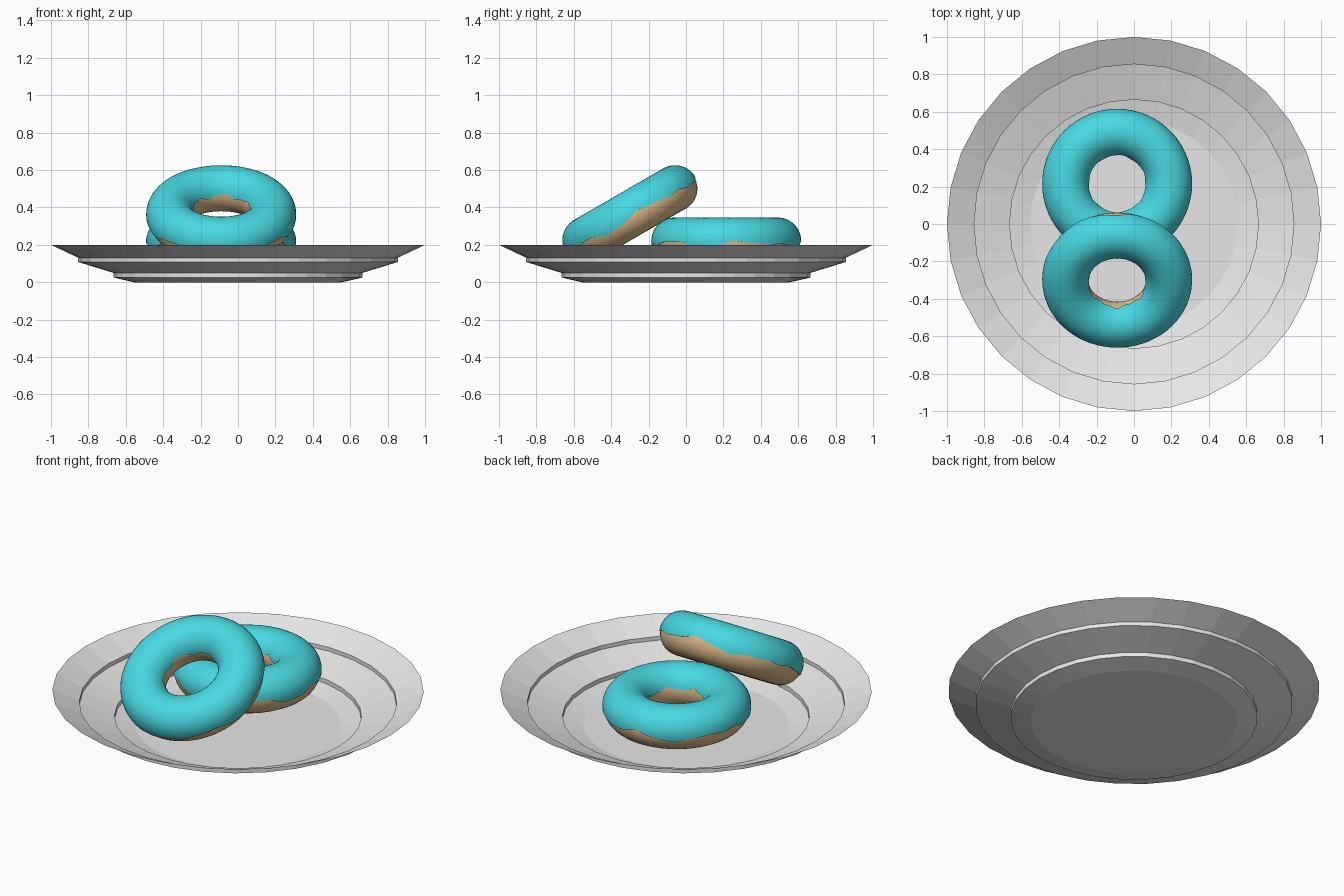
import bpy, bmesh, math

if "Cube" in bpy.data.objects:
    bpy.data.objects.remove(bpy.data.objects["Cube"])


def material(name, rgb):
    m = bpy.data.materials.new(name)
    m.diffuse_color = (*rgb, 1.0)
    m.use_nodes = True
    m.node_tree.nodes["Principled BSDF"].inputs["Base Color"].default_value = m.diffuse_color
    return m


GREY = material("light_grey_plate", (0.8, 0.8, 0.8))
TEAL = material("teal_icing", (0.065, 0.69, 0.76))
TAN = material("tan_dough", (0.76, 0.51, 0.26))


def add_object(name, bm, mat, smooth):
    mesh = bpy.data.meshes.new(name)
    bm.to_mesh(mesh)
    bm.free()
    mesh.materials.append(mat)
    ob = bpy.data.objects.new(name, mesh)
    bpy.context.collection.objects.link(ob)
    if smooth:
        bpy.ops.object.select_all(action='DESELECT')
        ob.select_set(True)
        bpy.context.view_layer.objects.active = ob
        bpy.ops.object.shade_smooth_by_angle(angle=math.radians(45))
    return ob


def sweep(sections, closed):
    """Join a full turn of cross-sections; closed also joins each section's ends."""
    bm = bmesh.new()
    rings = [[bm.verts.new(p) for p in s] for s in sections]
    n = len(rings[0])
    for i, a in enumerate(rings):
        b = rings[(i + 1) % len(rings)]
        for j in range(n if closed else n - 1):
            k = (j + 1) % n
            bm.faces.new((a[j], b[j], b[k], a[k]))
    return bm


def turn(r, z, a):
    return (r * math.cos(a), r * math.sin(a), z)


# Plate: stepped thin sheet with 32 sides
PROFILE = [(0.555, 0), (0.665, 0.025), (0.665, 0.05),
           (0.855, 0.108), (0.855, 0.131), (1.0, 0.2)]
SIDES = 32
bm = sweep([[turn(r, z, math.tau * i / SIDES) for r, z in PROFILE]
            for i in range(SIDES)], False)
rim = [v for v in bm.verts if v.co.z < 0.001]
rim.sort(key=lambda v: math.atan2(v.co.y, v.co.x))
bm.faces.new(rim)
bmesh.ops.recalc_face_normals(bm, faces=bm.faces)
if sum(f.normal.z for f in bm.faces) < 0:
    bmesh.ops.reverse_faces(bm, faces=bm.faces)
add_object("plate", bm, GREY, False)

# Doughnut sizes
MAJOR, DOUGH_R, ICING_R = 0.275, 0.12, 0.126
TURNS, ARC = 96, 20


def dough_section(a):
    return [turn(MAJOR + DOUGH_R * math.cos(t), DOUGH_R * math.sin(t), a)
            for t in (math.tau * j / 32 for j in range(32))]


def icing_section(a):
    # wavy outer and inner edges of the icing, as angles round the tube
    lo = -0.12 + 0.09 * math.sin(5 * a) + 0.06 * math.sin(8 * a + 1) + 0.03 * math.sin(17 * a)
    hi = math.pi - 0.22 + 0.07 * math.sin(6 * a + 2) + 0.04 * math.sin(13 * a)
    pts = [(ICING_R, lo + (hi - lo) * j / ARC) for j in range(ARC + 1)]
    pts = [(DOUGH_R - 0.006, lo)] + pts + [(DOUGH_R - 0.006, hi)]
    return [turn(MAJOR + r * math.cos(t), r * math.sin(t), a) for r, t in pts]


def doughnut(prefix, loc, tilt):
    angles = [math.tau * i / TURNS for i in range(TURNS)]
    for part, section, closed, mat in (("dough", dough_section, True, TAN),
                                       ("icing", icing_section, False, TEAL)):
        bm = sweep([section(a) for a in angles], closed)
        top = max(bm.faces, key=lambda f: f.calc_center_median().z)
        top.normal_update()
        if top.normal.z < 0:
            bmesh.ops.reverse_faces(bm, faces=bm.faces)
        ob = add_object(prefix + "_" + part, bm, mat, True)
        ob.location = loc
        ob.rotation_euler.x = tilt


# One doughnut lying flat, one leaning on it
doughnut("flat_doughnut", (-0.09, 0.215, 0.22), 0)
doughnut("leaning_doughnut", (-0.09, -0.297, 0.362), math.radians(30))
